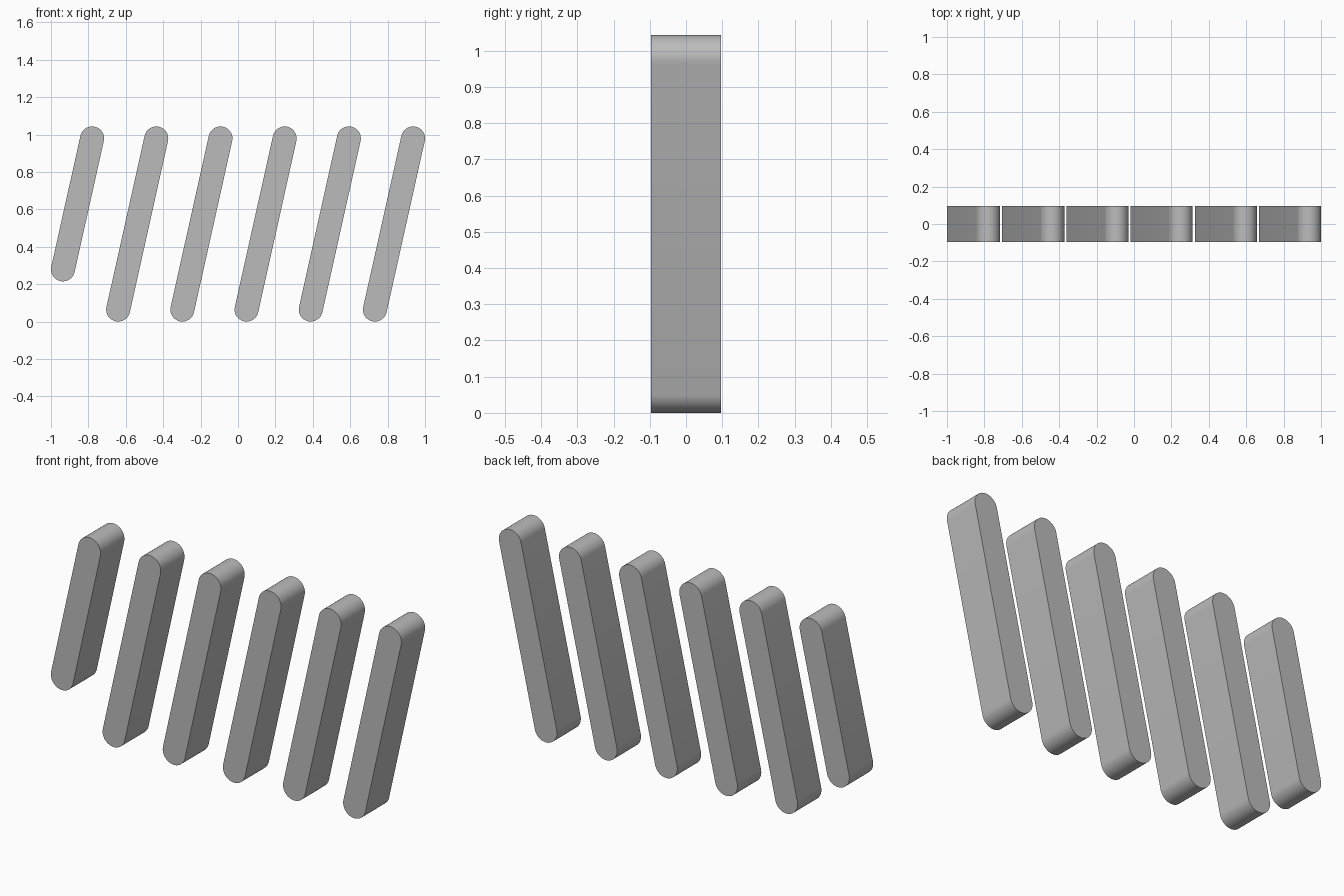
import bpy, bmesh, math
from mathutils import Vector

cube = bpy.data.objects.get("Cube")
if cube:
    bpy.data.objects.remove(cube, do_unlink=True)

RADIUS = 0.064
HALF_DEPTH = 0.097
SPACING = 0.3432
CAP_STEPS = 24

grey = bpy.data.materials.new("neutral_grey")
grey.use_nodes = True
colour = (0.5, 0.5, 0.5, 1)
grey.diffuse_color = colour
grey.node_tree.nodes["Principled BSDF"].inputs["Base Color"].default_value = colour


def make_slat(name, bottom, top):
    """Slanted bar with half-round ends, extruded front to back."""
    bottom, top = Vector(bottom), Vector(top)
    axis = top - bottom
    lean = math.atan2(axis.y, axis.x)
    outline = []
    for centre, start in ((top, lean - math.pi / 2), (bottom, lean + math.pi / 2)):
        for i in range(CAP_STEPS + 1):
            a = start + math.pi * i / CAP_STEPS
            outline.append(centre + RADIUS * Vector((math.cos(a), math.sin(a))))

    bm = bmesh.new()
    front = bm.faces.new([bm.verts.new((p.x, -HALF_DEPTH, p.y)) for p in outline])
    back = bmesh.ops.extrude_face_region(bm, geom=[front], use_keep_orig=True)
    moved = [g for g in back["geom"] if isinstance(g, bmesh.types.BMVert)]
    bmesh.ops.translate(bm, verts=moved, vec=(0, 2 * HALF_DEPTH, 0))
    bmesh.ops.recalc_face_normals(bm, faces=bm.faces)
    mesh = bpy.data.meshes.new(name)
    bm.to_mesh(mesh)
    bm.free()
    mesh.materials.append(grey)

    slat = bpy.data.objects.new(name, mesh)
    bpy.context.collection.objects.link(slat)
    bpy.ops.object.select_all(action="DESELECT")
    slat.select_set(True)
    bpy.context.view_layer.objects.active = slat
    bpy.ops.object.shade_smooth_by_angle(angle=math.radians(30))


# Short slat at the right end
make_slat("short_slat", (-0.936, 0.279), (-0.78, 0.979))

# Five full-length slats in an even row
for n in range(5):
    shift = -SPACING * n
    make_slat(f"long_slat_{n + 1}", (0.732 + shift, 0.064), (0.936 + shift, 0.979))
